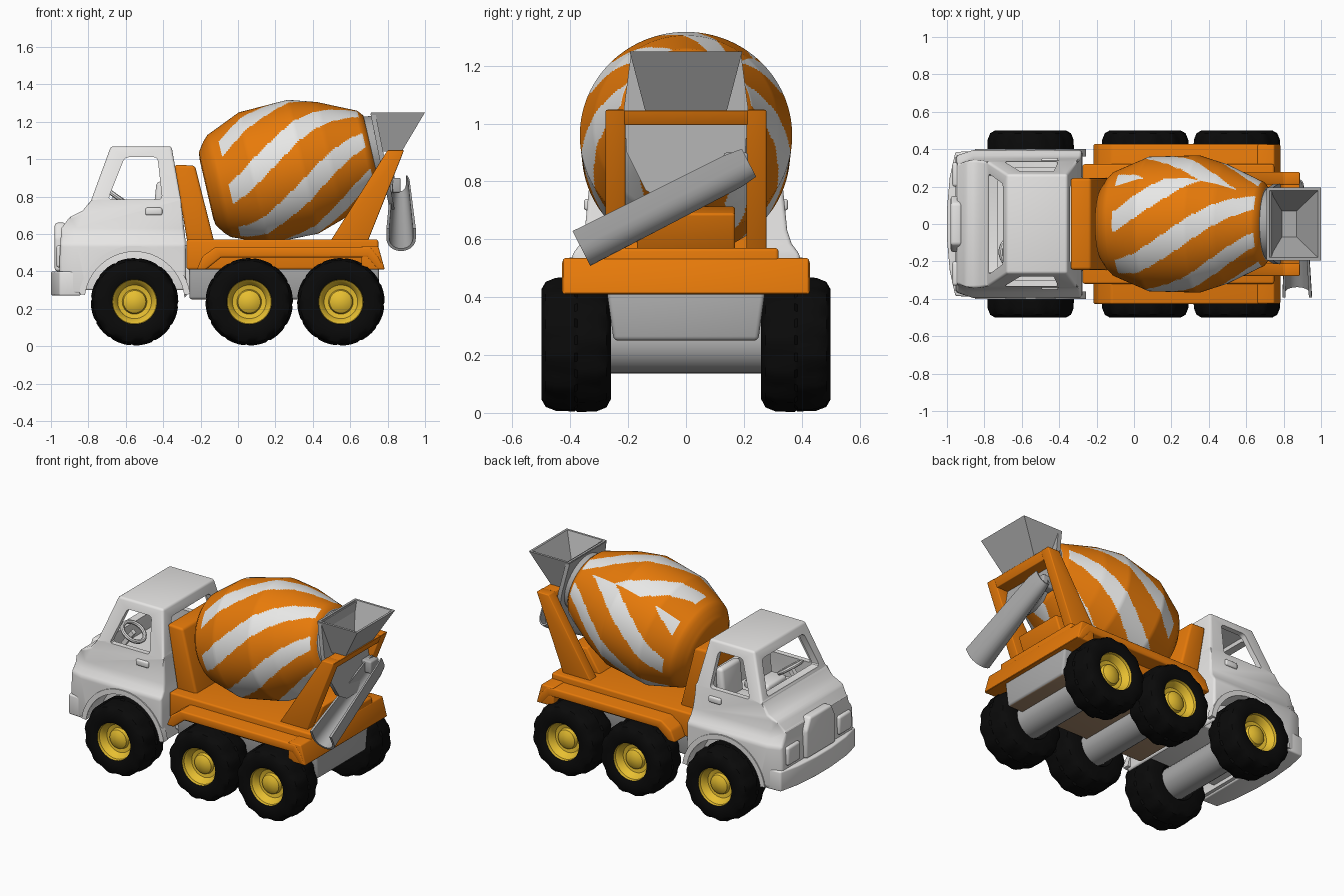
import bpy, bmesh, math
from mathutils import Vector

if "Cube" in bpy.data.objects:
    bpy.data.objects.remove(bpy.data.objects["Cube"])


def material(name, r, g, b):
    m = bpy.data.materials.new(name)
    m.diffuse_color = (r, g, b, 1)
    m.use_nodes = True
    m.node_tree.nodes["Principled BSDF"].inputs["Base Color"].default_value = m.diffuse_color
    return m


CAB = material("cab white", .84, .83, .82)
STRIPE = material("stripe white", .86, .86, .85)
ORANGE = material("orange", .82, .20, .003)
GREY = material("grey", .41, .41, .41)
BLACK = material("tyre black", .003, .003, .003)
YELLOW = material("hub yellow", .80, .52, .03)
BROWN = material("underside brown", .42, .27, .16)


def finish(name, bm, mats, bevel=0, angle=35):
    """Turn a bmesh into a shaded object, optionally with rounded edges."""
    bmesh.ops.recalc_face_normals(bm, faces=bm.faces)
    me = bpy.data.meshes.new(name)
    bm.to_mesh(me)
    bm.free()
    ob = bpy.data.objects.new(name, me)
    bpy.context.collection.objects.link(ob)
    for m in mats:
        me.materials.append(m)
    if bevel:
        mod = ob.modifiers.new("round", 'BEVEL')
        mod.width, mod.segments, mod.limit_method = bevel, 3, 'ANGLE'
        mod.angle_limit = math.radians(25)
        apply(ob, mod)
    shade(ob, angle)
    return ob


def activate(ob):
    bpy.ops.object.select_all(action='DESELECT')
    ob.select_set(True)
    bpy.context.view_layer.objects.active = ob


def apply(ob, mod):
    activate(ob)
    bpy.ops.object.modifier_apply(modifier=mod.name)


def shade(ob, angle=35):
    activate(ob)
    bpy.ops.object.shade_smooth_by_angle(angle=math.radians(angle))


def cut(ob, cutter):
    mod = ob.modifiers.new("cut", 'BOOLEAN')
    mod.operation, mod.object, mod.solver = 'DIFFERENCE', cutter, 'EXACT'
    apply(ob, mod)
    bpy.data.objects.remove(cutter)


def loft(name, rings, mats, rule=None, bevel=0, angle=35):
    """Skin a list of equal-length closed rings and cap both ends."""
    bm = bmesh.new()
    vs = [[bm.verts.new(p) for p in ring] for ring in rings]
    n = len(vs[0])
    for i in range(len(vs) - 1):
        for j in range(n):
            k = (j + 1) % n
            f = bm.faces.new((vs[i][j], vs[i][k], vs[i + 1][k], vs[i + 1][j]))
            f.material_index = rule(i, j) if rule else 0
    for i, end in ((0, vs[0]), (len(vs) - 1, vs[-1])):
        f = bm.faces.new(end)
        f.material_index = rule(i, 0) if rule else 0
    return finish(name, bm, mats, bevel, angle)


def prism(name, pts, a, b, mat, bevel=0, axis='y'):
    """Extrude a side profile (x,z) along y, or a front profile (y,z) along x."""
    place = (lambda p, t: (p[0], t, p[1])) if axis == 'y' else (lambda p, t: (t, p[0], p[1]))
    return loft(name, [[place(p, t) for p in pts] for t in (a, b)], [mat], None, bevel)


def box(name, x, y, z, mat, bevel=0):
    return prism(name, [(x[0], z[0]), (x[1], z[0]), (x[1], z[1]), (x[0], z[1])], y[0], y[1], mat, bevel)


def circle(x, z, r, n, a0=0, a1=360):
    m = n if a1 - a0 == 360 else n - 1
    return [(x + r * math.cos(math.radians(a0 + (a1 - a0) * i / m)),
             z + r * math.sin(math.radians(a0 + (a1 - a0) * i / m))) for i in range(n)]


AXLES = (-.553, .06, .55)
WZ = .237

# Wheels: tyre with staggered tread, dished hub with a dome
WHEEL = [(.10, .03), (.12, .0), (.19, .0), (.218, .015), (.232, .05), (.234, .115), (.234, .125),
         (.232, .19), (.218, .225), (.19, .24), (.14, .24), (.120, .232), (.117, .215), (.105, .205),
         (.09, .175), (.066, .17), (.06, .19), (.035, .205), (.005, .208)]
N = 48
for x in AXLES:
    for side, label in ((-1, "right"), (1, "left")):
        rings = []
        for i, (r, t) in enumerate(WHEEL):
            ring = []
            for j in range(N):
                groove = 3 <= i <= 8 and (j // 2 + (i > 5)) % 2
                rr = r - (.009 if groove else 0)
                a = 2 * math.pi * j / N
                ring.append((x + rr * math.cos(a), side * (.26 + t), WZ + rr * math.sin(a)))
            rings.append(ring)
        loft(label + "_wheel", rings, [BLACK, YELLOW], lambda i, j: int(i >= 11))
    prism("axle", circle(x, WZ, .10, 24), -.29, .29, GREY)

# Chassis with a brown underside
chassis = prism("chassis", [(-.25, .25), (.25, .25), (.275, .43), (-.275, .43)], -.26, .755, GREY, .015, 'x')
chassis.data.materials.append(BROWN)
for f in chassis.data.polygons:
    f.material_index = int(f.normal.z < -.9)
box("front_chassis", (-.86, -.2), (-.25, .25), (.30, .54), CAB, .01)


# Cab shell: side profile, narrowing towards the roof and nose
def cab_solid(name, pts, inset, bevel):
    bm = bmesh.new()
    a, b = ([bm.verts.new((x, y, z)) for x, z in pts] for y in (-1, 1))
    bm.faces.new(a)
    bm.faces.new(b)
    for i in range(len(pts)):
        k = (i + 1) % len(pts)
        bm.faces.new((a[i], a[k], b[k], b[i]))
    steps = [(0, .395), (.545, .395), (.585, .365), (.63, .35), (.78, .335), (1.07, .265), (2, .265)]
    cuts = [((0, 0, z), (0, 0, 1)) for z, w in steps[1:5]] + [((-.86, 0, 0), (1, 0, 0))]
    for co, no in cuts:
        bmesh.ops.bisect_plane(bm, geom=bm.verts[:] + bm.edges[:] + bm.faces[:], plane_co=co, plane_no=no)
    for v in bm.verts:
        for (z0, w0), (z1, w1) in zip(steps, steps[1:]):
            if z0 <= v.co.z <= z1:
                w = w0 + (w1 - w0) * (v.co.z - z0) / (z1 - z0)
                break
        v.co.y *= w - inset - (.03 if v.co.x < -.9 else 0)
    return finish(name, bm, [CAB], bevel)


cab = cab_solid("cab", [(-.95, .28), (-.955, .45), (-.945, .63), (-.90, .69), (-.83, .725), (-.785, .78),
                        (-.68, 1.068), (-.355, 1.068), (-.305, .78), (-.28, .56), (-.275, .26), (-.36, .26),
                        (-.38, .28)], 0, .03)
cut(cab, cab_solid("cab_cavity", [(-.80, .64), (-.74, .76), (-.645, 1.03), (-.385, 1.03), (-.34, .78), (-.325, .64)], .035, 0))
cut(cab, prism("side_windows", [(-.695, .785), (-.605, 1.01), (-.43, 1.01), (-.405, .785)], -.6, .6, CAB, .02))
cut(cab, prism("windshield", [(-.27, .80), (.27, .80), (.215, 1.01), (-.215, 1.01)], -1.2, -.55, CAB, .02, 'x'))
cut(cab, prism("rear_window", [(-.24, .82), (.24, .82), (.20, 1.0), (-.20, 1.0)], -.5, -.1, CAB, .02, 'x'))
cut(cab, prism("wheel_arch", circle(AXLES[0], WZ, .268, 40), -.6, .6, CAB))
shade(cab)

# Cab trim: fender lips, door handles, grille, headlights, bumper
for s in (-1, 1):
    lip = circle(AXLES[0], WZ, .268, 24, 8, 172) + circle(AXLES[0], WZ, .30, 24, 172, 8)
    prism("fender_lip", lip, s * .36, s * .402, CAB)
    box("door_handle", (-.495, -.405), sorted((s * .32, s * .353)), (.70, .74), CAB, .01)
    box("headlight", (-.972, -.92), sorted((s * .20, s * .33)), (.42, .54), CAB, .015)
prism("grille", [(-.15, .40), (.15, .40), (.15, .58), (.11, .66), (-.11, .66), (-.15, .58)], -.98, -.92, CAB, .015, 'x')
loft("bumper", [[(-.84, -.39, z), (-.955, -.385, z), (-.985, -.25, z), (-1, -.08, z), (-1, .08, z),
                 (-.985, .25, z), (-.955, .385, z), (-.84, .39, z)] for z in (.27, .40)], [CAB], None, .01)

# Cab interior: seats and steering wheel
for y in (-.15, .15):
    box("seat", (-.56, -.38), (y - .10, y + .10), (.62, .69), CAB, .02)
    prism("seat_back", [(-.46, .65), (-.39, .65), (-.385, .88), (-.435, .88)], y - .10, y + .10, CAB, .02)
bpy.ops.mesh.primitive_torus_add(location=(-.65, -.15, .80), rotation=(0, math.radians(35), 0), major_radius=.075,
                                 minor_radius=.013, major_segments=24, minor_segments=8)
wheel = bpy.context.object
wheel.name = "steering_wheel"
wheel.data.materials.append(CAB)
shade(wheel)
prism("steering_column", [(-.74, .70), (-.72, .68), (-.64, .79), (-.66, .81)], -.165, -.135, CAB)

# Bed: fender plate, raised platform and rear apron
prism("bed_fenders", [(-.22, .41), (-.19, .48), (-.12, .53), (.71, .53), (.75, .48), (.785, .41), (.745, .41),
                      (.69, .475), (-.09, .475), (-.17, .41)], -.428, .428, ORANGE, .01)
box("bed_platform", (-.275, .75), (-.32, .32), (.41, .57), ORANGE, .012)
prism("rear_apron", [(.66, .41), (.785, .41), (.75, .535), (.66, .535)], -.425, .425, ORANGE, .008)

# Drum supports and rear frame
prism("front_support", [(-.34, .97), (-.23, .965), (-.125, .55), (-.27, .55)], -.245, .245, ORANGE, .015)
prism("rear_pedestal", [(.50, .56), (.69, .56), (.74, .69), (.60, .715)], -.17, .17, ORANGE, .01)
for s in (-1, 1):
    prism("rear_frame_leg", [(.487, .55), (.69, .55), (.888, 1.048), (.80, 1.048)], s * .21, s * .278, ORANGE, .006)
prism("rear_frame_bar", [(.78, .995), (.865, .995), (.886, 1.046), (.80, 1.046)], -.25, .25, ORANGE, .004)

# Mixer drum: tilted, finely ringed along its axis so spiral stripes can be painted by rule
TILT = math.radians(13)
D = Vector((math.cos(TILT), 0, math.sin(TILT)))
U = Vector((-math.sin(TILT), 0, math.cos(TILT)))
C = Vector((.25, 0, .937))
PROFILE = [(-.43, .16), (-.425, .20), (-.39, .25), (-.36, .28), (-.17, .36), (.10, .367), (.25, .32), (.45, .226), (.475, .195)]
stations = []
for (s0, r0), (s1, r1) in zip(PROFILE, PROFILE[1:]):
    n = max(1, round((s1 - s0) / .0125))
    stations += [(s0 + (s1 - s0) * i / n, r0 + (r1 - r0) * i / n) for i in range(n)]
stations += [PROFILE[-1], (.476, .188), (.53, .18)]
COLS = 240
rings = []
for s, r in stations:
    angles = [2 * math.pi * j / COLS - math.pi / 2 for j in range(COLS)]
    rings.append([C + D * s + U * (r * math.sin(a)) + Vector((0, -r * math.cos(a), 0)) for a in angles])


def drum_colour(i, j):
    """Stripes rise towards the back on both sides and meet at a seam high on the left."""
    s = stations[i][0]
    if s >= .474:
        return 2
    a = 360 * (j + .5) / COLS - 90
    if a > 132:
        a = 180 - a
    phase = (a - 105 * s - 22) / (360 / 7) + .5
    return int(abs(phase % 1 - .5) < .205 and -.31 < s < .44)


loft("mixer_drum", rings, [ORANGE, STRIPE, GREY], drum_colour)


# Hopper: open funnel with a wide feed plate below it, lying along the drum end
def rect(x0, x1, y, z):
    return [(x0, -y, z), (x1, -y, z), (x1, y, z), (x0, y, z)]


loft("hopper", [rect(.745, .875, .14, 1.04), rect(.71, 1.0, .195, 1.25), rect(.725, .985, .18, 1.25),
                rect(.79, .87, .07, 1.07)], [GREY])
half = [(.19, 1.245), (.215, 1.05), (.205, .90), (.14, .77), (.07, .73)]
plate = half + [(-y, z) for y, z in reversed(half)]
loft("feed_plate", [[(x + (1.245 - z) * .2, y, z) for y, z in plate] for x in (.708, .735)], [GREY])

# Discharge chute: sloping U-shaped trough, narrow at the top
start, end = Vector((.868, .215, .87)), Vector((.872, -.365, .575))
run = (end - start).normalized()
up = Vector((0, -run.z, run.y))
up = up if up.z > 0 else -up
outline = [(-.075, .06)] + circle(0, 0, .075, 13, 180, 360) + [(.075, .06), (.06, .06)] \
    + circle(0, 0, .06, 13, 360, 180) + [(-.06, .06)]
loft("chute", [[p + Vector((kx * a, 0, 0)) + up * (k * b) for a, b in outline]
               for p, kx, k in ((start, .5, .8), (start + run * .06, .65, .92), (end, 1.05, 1.0))], [GREY])
box("chute_mount", (.78, .87), (.13, .215), (.82, .90), GREY, .01)
